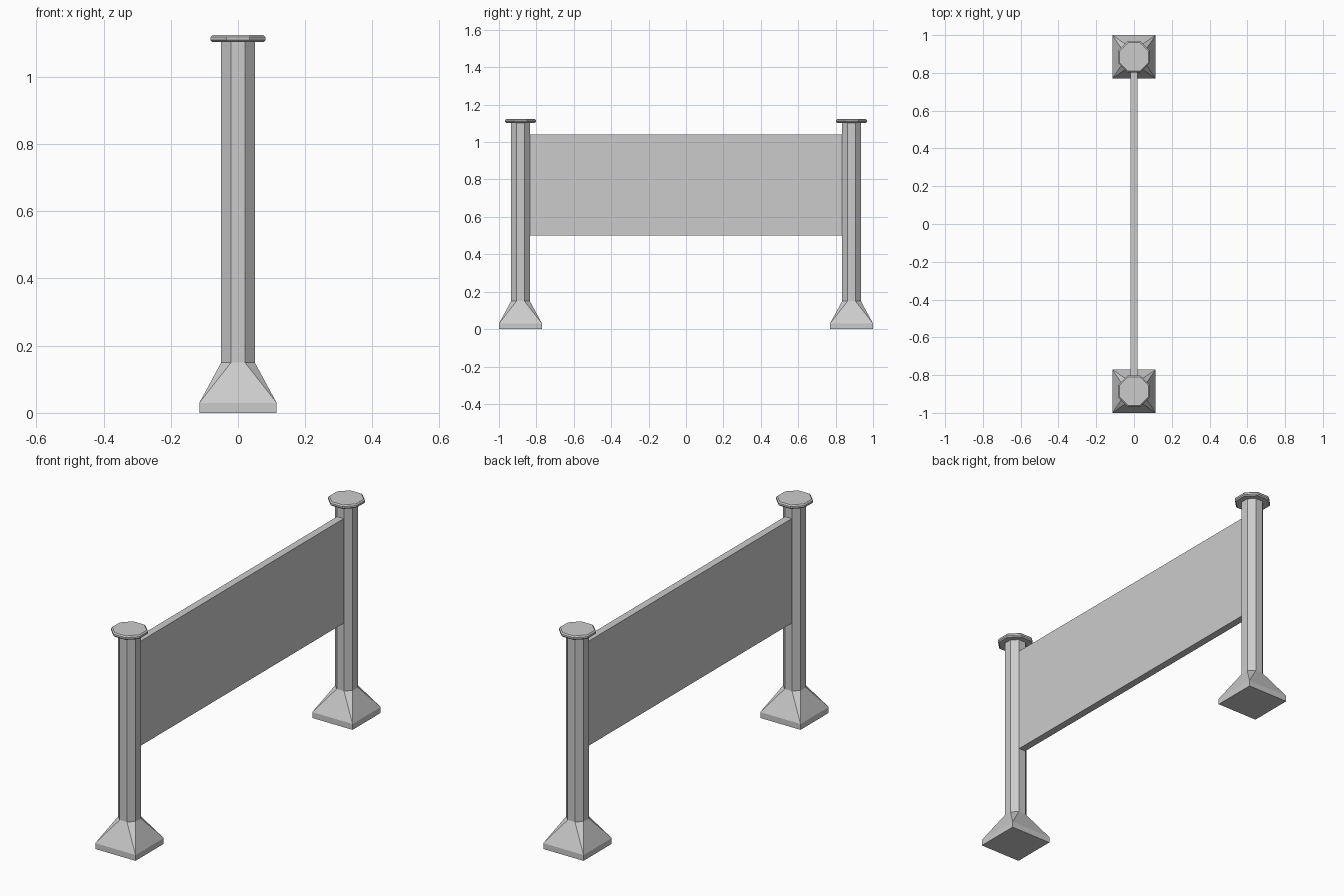
import bpy, bmesh
from math import cos, sin, pi

if "Cube" in bpy.data.objects:
    bpy.data.objects.remove(bpy.data.objects["Cube"])

POST_Y = 0.885


def ring(bm, apothem, z, sides):
    """Regular polygon with a flat side facing each axis."""
    r = apothem / cos(pi / sides)
    return [bm.verts.new((r * cos((2 * i + 1) * pi / sides),
                          r * sin((2 * i + 1) * pi / sides), z))
            for i in range(sides)]


def finish(bm, name):
    bmesh.ops.recalc_face_normals(bm, faces=bm.faces[:])
    mesh = bpy.data.meshes.new(name)
    bm.to_mesh(mesh)
    bm.free()
    obj = bpy.data.objects.new(name, mesh)
    bpy.context.collection.objects.link(obj)
    return obj


def loft(name, profile, sides=8):
    """Closed solid through (apothem, z) rings."""
    bm = bmesh.new()
    rings = [ring(bm, a, z, sides) for a, z in profile]
    for lo, hi in zip(rings, rings[1:]):
        for i in range(sides):
            j = (i + 1) % sides
            bm.faces.new((lo[i], lo[j], hi[j], hi[i]))
    bm.faces.new(rings[0][::-1])
    bm.faces.new(rings[-1])
    return finish(bm, name)


def foot(name):
    """Square plinth tapering into the octagonal shaft."""
    bm = bmesh.new()
    ring(bm, 0.115, 0.0, 4)
    ring(bm, 0.115, 0.03, 4)
    ring(bm, 0.05, 0.15, 8)
    bmesh.ops.convex_hull(bm, input=bm.verts[:])
    bmesh.ops.dissolve_limit(bm, angle_limit=0.02,
                             verts=bm.verts[:], edges=bm.edges[:])
    return finish(bm, name)


# Panel between the posts
bpy.ops.mesh.primitive_cube_add(size=1, location=(0, 0, 0.77))
panel = bpy.context.object
panel.name = "panel"
panel.scale = (0.038, 2 * (POST_Y - 0.048), 0.54)

# One post, mirrored to the other end
parts = [
    foot("post_foot"),
    loft("post_shaft", [(0.05, 0.15), (0.05, 1.105)]),
    loft("post_cap", [(0.076, 1.103), (0.082, 1.109),
                      (0.082, 1.118), (0.076, 1.124)]),
]
for part in parts:
    part.location.y = -POST_Y
    mirror = part.modifiers.new("other_end", 'MIRROR')
    mirror.use_axis = (False, True, False)
    mirror.mirror_object = panel
